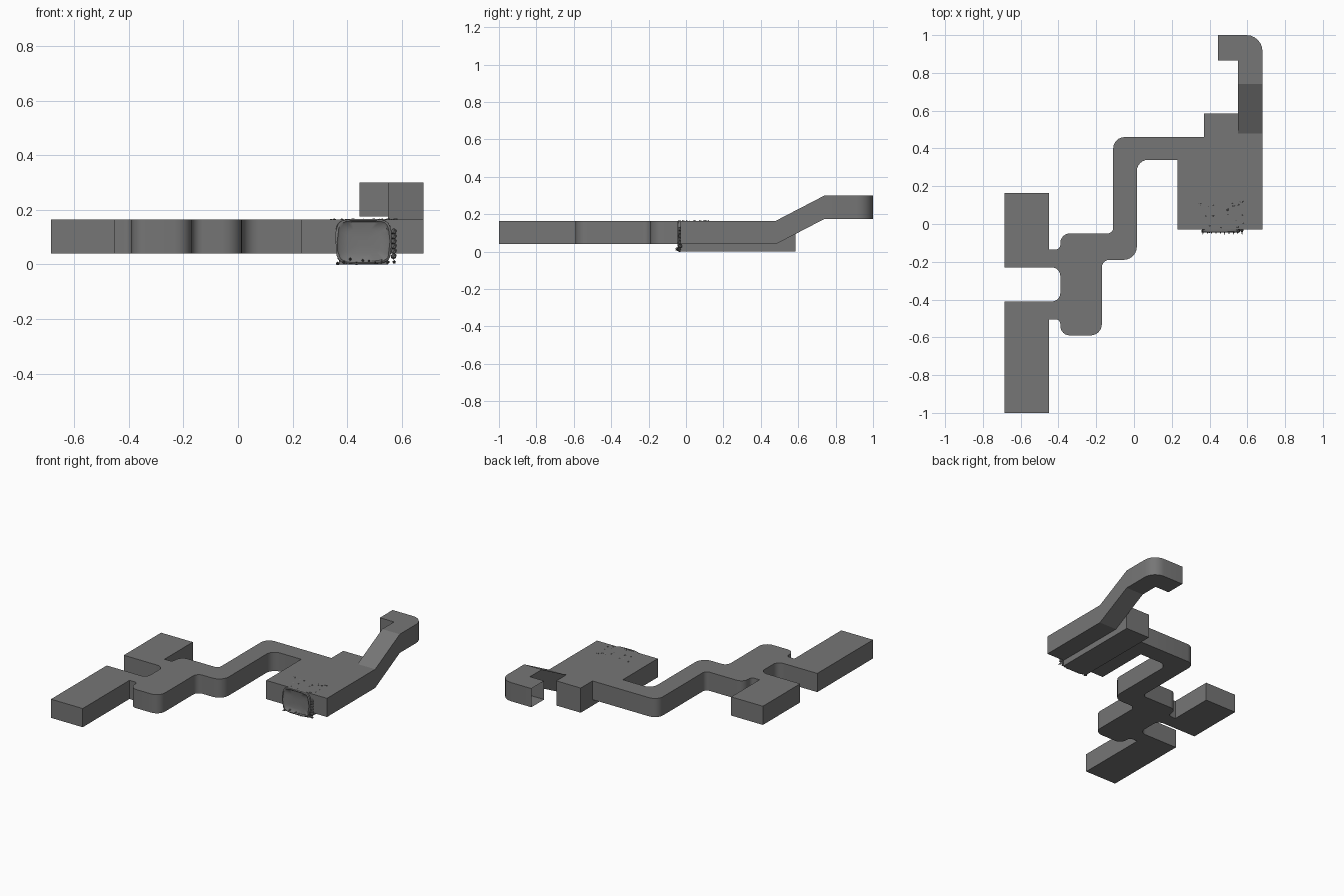
import bpy, bmesh, math, random
from mathutils import Vector, Matrix

if "Cube" in bpy.data.objects:
    bpy.data.objects.remove(bpy.data.objects["Cube"])
random.seed(4)

grey = bpy.data.materials.new("stone grey")
grey.use_nodes = True
grey.diffuse_color = (0.18, 0.18, 0.18, 1)
grey.node_tree.nodes["Principled BSDF"].inputs["Base Color"].default_value = (0.18, 0.18, 0.18, 1)


def finish(name, bm, angle=30):
    bmesh.ops.recalc_face_normals(bm, faces=bm.faces)
    mesh = bpy.data.meshes.new(name)
    bm.to_mesh(mesh)
    bm.free()
    mesh.materials.append(grey)
    ob = bpy.data.objects.new(name, mesh)
    bpy.context.collection.objects.link(ob)
    bpy.ops.object.select_all(action="DESELECT")
    ob.select_set(True)
    bpy.context.view_layer.objects.active = ob
    bpy.ops.object.shade_smooth_by_angle(angle=math.radians(angle))
    return ob


def rounded(corners, steps=6):
    """Outline whose corners are (x, y) or (x, y, radius)."""
    out = []
    for i, c in enumerate(corners):
        p = Vector(c[:2])
        if len(c) == 2:
            out.append(p)
            continue
        a = (Vector(corners[i - 1][:2]) - p).normalized() * c[2]
        b = (Vector(corners[(i + 1) % len(corners)][:2]) - p).normalized() * c[2]
        for k in range(steps + 1):
            t = k / steps * math.pi / 2
            out.append(p + a * (1 - math.sin(t)) + b * (1 - math.cos(t)))
    return out


def slab(corners, z0, z1):
    bm = bmesh.new()
    face = bm.faces.new([bm.verts.new((p.x, p.y, z0)) for p in rounded(corners)])
    top = bmesh.ops.extrude_face_region(bm, geom=[face])["geom"]
    bmesh.ops.translate(bm, vec=(0, 0, z1 - z0),
                        verts=[v for v in top if isinstance(v, bmesh.types.BMVert)])
    if not face.is_valid or len(bm.faces) == len(rounded(corners)) + 1:
        bm.faces.new([v for v in bm.verts if abs(v.co.z - z0) < 1e-5])
    return bm


# Rooms and winding corridors share one floor plan
plan = [(.23, .46), (-.11, .46, .06), (-.11, -.05, .03), (-.39, -.05, .05),
        (-.39, -.135, .025), (-.45, -.135), (-.45, .165), (-.685, .165),
        (-.685, -.23), (-.45, -.23), (-.39, -.23, .045), (-.39, -.41, .045),
        (-.45, -.41), (-.685, -.41), (-.685, -1), (-.45, -1), (-.45, -.505),
        (-.39, -.505, .025), (-.39, -.59, .05), (-.17, -.59, .06),
        (-.17, -.19, .04), (.015, -.19, .07), (.015, .34, .06), (.23, .34),
        (.23, -.03), (.68, -.03), (.68, .46), (.55, .46), (.55, .585),
        (.37, .585), (.37, .46)]
finish("rooms_and_corridors", slab(plan, .04, .165))

# Sunken channel under the large room
finish("sunken_channel", slab([(.37, -.03), (.55, -.03), (.55, .585), (.37, .585)], 0, .041))

# Rising passage with a hooked open end
bm = slab([(.55, .455), (.68, .455), (.68, 1, .085), (.445, 1), (.445, .865), (.55, .865)],
          .04, .165)
for y in (.48, .74):
    bmesh.ops.bisect_plane(bm, geom=bm.verts[:] + bm.edges[:] + bm.faces[:],
                           plane_co=(0, y, 0), plane_no=(0, 1, 0))
for v in bm.verts:
    v.co.z += .135 * min(1, max(0, (v.co.y - .48) / .26))
end = [f for f in bm.faces if all(abs(v.co.x - .445) < 1e-4 for v in f.verts)]
bmesh.ops.delete(bm, geom=end, context="FACES_ONLY")
finish("rising_passage", bm, 20)

# Cave mouth: nested rounded rings, rim forward and bowl set back
bm = bmesh.new()
centre = Vector((.46, 0, .084))
rings = []
for scale, y in ((1, -.029), (.99, -.042), (.93, -.045), (.86, -.038), (.55, -.033), (.2, -.032)):
    ring = []
    for k in range(32):
        a = 2 * math.pi * k / 32
        c, s = math.cos(a), math.sin(a)
        x = math.copysign(abs(c) ** .45, c) * .102
        z = math.copysign(abs(s) ** .45, s) * .083
        rough = random.uniform(-.002, .002) if scale > .9 else 0
        ring.append(bm.verts.new(centre + Vector((x * scale + rough, y + rough, z * scale))))
    rings.append(ring)
for r0, r1 in zip(rings, rings[1:]):
    for k in range(32):
        j = (k + 1) % 32
        bm.faces.new((r0[k], r0[j], r1[j], r1[k]))
bm.faces.new(rings[-1])
finish("cave_mouth", bm, 40)

# Jagged teeth along the lower lip
bm = bmesh.new()
for k in range(10):
    x = .365 + k * .023
    where = Matrix.Translation((x, -.044, random.uniform(.006, .02)))
    lean = Matrix.Rotation(math.radians(random.uniform(70, 105)), 4, "X")
    bmesh.ops.create_cone(bm, cap_ends=True, segments=5, radius1=.007, radius2=0,
                          depth=random.uniform(.02, .034), matrix=where @ lean)
finish("cave_teeth", bm, 10)

# Loose flat stones on the roof and at the side of the mouth
bm = bmesh.new()
for k in range(22):
    x, y = random.uniform(.34, .58), -.02 + .15 * random.random() ** 2
    where = Matrix.Translation((x, y, .165)) @ Matrix.Diagonal((1.3, .8, .6, 1))
    bmesh.ops.create_icosphere(bm, subdivisions=1, radius=random.uniform(.003, .007), matrix=where)
for k in range(6):
    where = Matrix.Translation((.57, -.031, .03 + k * .018))
    bmesh.ops.create_icosphere(bm, subdivisions=1, radius=.012, matrix=where)
finish("loose_stones", bm, 10)
